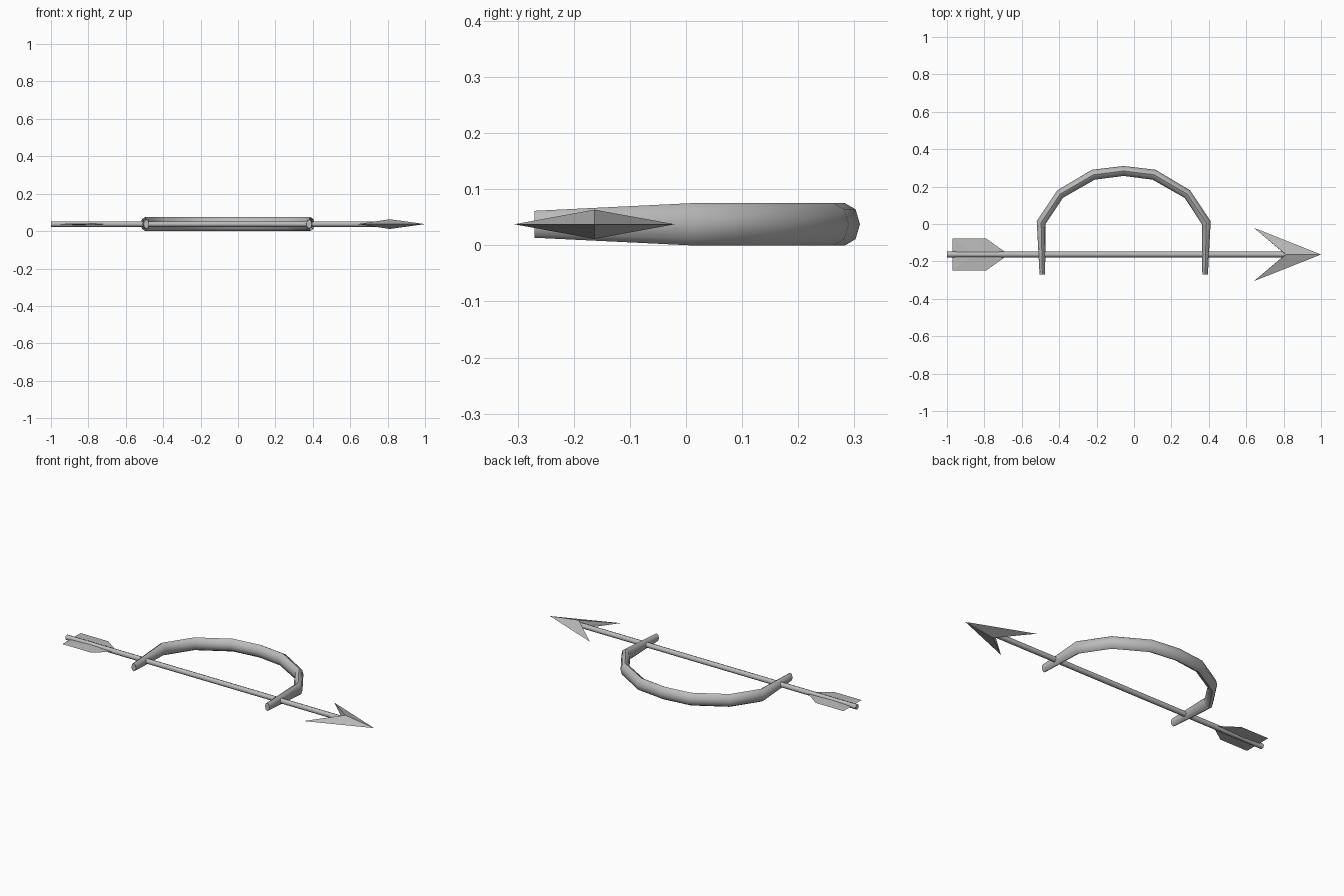
import bpy, bmesh
from math import sin, cos, pi, radians

cube = bpy.data.objects.get("Cube")
if cube:
    bpy.data.objects.remove(cube, do_unlink=True)

grey = bpy.data.materials.new("plain grey")
grey.use_nodes = True
GREY = (0.5, 0.5, 0.5, 1)
grey.diffuse_color = GREY
grey.node_tree.nodes["Principled BSDF"].inputs["Base Color"].default_value = GREY

AXIS_Y, MID_Z, BOW_X = -0.163, 0.0375, -0.055


def finish(name, bm, smooth):
    bmesh.ops.recalc_face_normals(bm, faces=bm.faces)
    mesh = bpy.data.meshes.new(name)
    bm.to_mesh(mesh)
    bm.free()
    obj = bpy.data.objects.new(name, mesh)
    bpy.context.collection.objects.link(obj)
    mesh.materials.append(grey)
    if smooth:
        bpy.ops.object.select_all(action='DESELECT')
        obj.select_set(True)
        bpy.context.view_layer.objects.active = obj
        bpy.ops.object.shade_smooth_by_angle(angle=radians(60))
    return obj


def loft(name, rings):
    """Skin a row of rings and cap both ends."""
    bm = bmesh.new()
    loops = [[bm.verts.new(p) for p in ring] for ring in rings]
    n = len(loops[0])
    for a, b in zip(loops, loops[1:]):
        for i in range(n):
            j = (i + 1) % n
            bm.faces.new((a[i], a[j], b[j], b[i]))
    bm.faces.new(loops[0])
    bm.faces.new(loops[-1])
    return finish(name, bm, True)


def ridged_plate(name, outline, ridge_x, half_height):
    """Flat outline raised to a peak above and below the arrow axis."""
    bm = bmesh.new()
    rim = [bm.verts.new((x, AXIS_Y + y, MID_Z)) for x, y in outline]
    for side in (1, -1):
        peak = bm.verts.new((ridge_x, AXIS_Y, MID_Z + side * half_height))
        for a, b in zip(rim, rim[1:] + rim[:1]):
            bm.faces.new((a, b, peak))
    return finish(name, bm, False)


# Bow: outer point, inner point and half height at each bend, tip to crown
half = [
    ((0.450, -0.27), (0.420, -0.27), 0.024),
    ((0.465, 0.015), (0.418, 0.0), 0.0375),
    ((0.355, 0.18), (0.325, 0.14), 0.0375),
    ((0.170, 0.29), (0.155, 0.237), 0.0375),
]
crown = [((0, 0.31), (0, 0.257), 0.0375)]
mirrored = [((-o[0], o[1]), (-i[0], i[1]), h) for o, i, h in reversed(half)]
rings = []
for o, i, h in half + crown + mirrored:
    ring = []
    for k in range(8):
        a = k * pi / 4
        t = (1 + cos(a)) / 2
        ring.append((BOW_X + i[0] + (o[0] - i[0]) * t,
                     i[1] + (o[1] - i[1]) * t, MID_Z + h * sin(a)))
    rings.append(ring)
loft("bow", rings)

# Arrow shaft
loft("arrow_shaft", [
    [(x, AXIS_Y + 0.015 * cos(k * pi / 4), MID_Z + 0.015 * sin(k * pi / 4))
     for k in range(8)] for x in (-1, 0.81)])

# Barbed arrow head
ridged_plate("arrow_head",
             [(1.0, 0), (0.64, 0.143), (0.81, 0), (0.64, -0.143)], 0.812, 0.026)

# Fletching
ridged_plate("fletching",
             [(-0.97, 0.085), (-0.79, 0.085), (-0.67, 0),
              (-0.79, -0.085), (-0.97, -0.085)], -0.85, 0.005)
